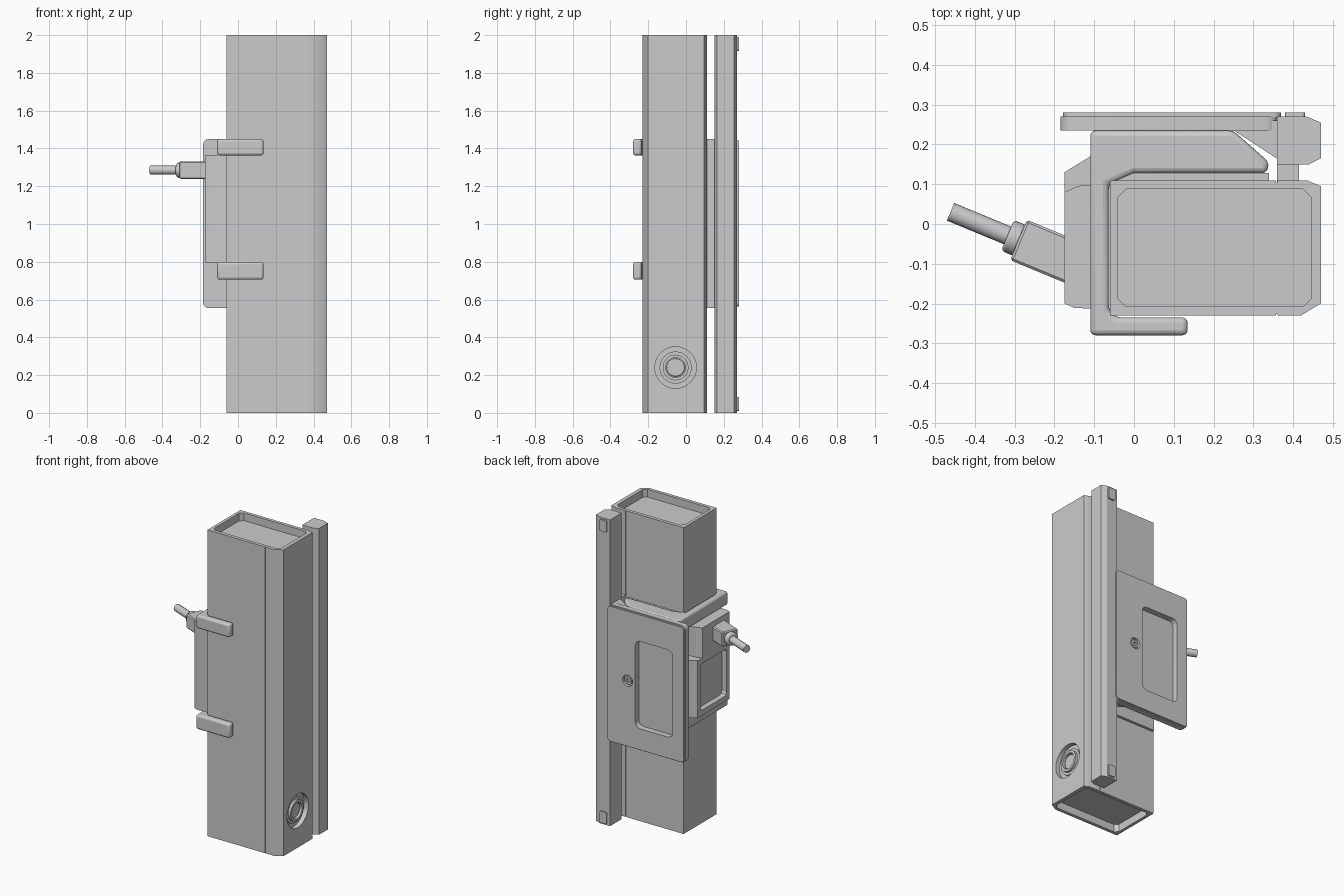
import bpy, bmesh, math
from mathutils import Vector, Matrix

cube = bpy.data.objects.get("Cube")
if cube:
    bpy.data.objects.remove(cube, do_unlink=True)

AXES = {"x": lambda a, b, t: (t, a, b),
        "y": lambda a, b, t: (a, t, b),
        "z": lambda a, b, t: (a, b, t)}


def finish(name, bm):
    bmesh.ops.recalc_face_normals(bm, faces=bm.faces)
    mesh = bpy.data.meshes.new(name)
    bm.to_mesh(mesh)
    bm.free()
    obj = bpy.data.objects.new(name, mesh)
    bpy.context.collection.objects.link(obj)
    return obj


def prism(name, pts, lo, hi, axis="z"):
    """Extrude a flat outline along an axis."""
    bm = bmesh.new()
    place = AXES[axis]
    base = bm.faces.new([bm.verts.new(place(a, b, lo)) for a, b in pts])
    ext = bmesh.ops.extrude_face_region(bm, geom=[base])["geom"]
    verts = [v for v in ext if isinstance(v, bmesh.types.BMVert)]
    bmesh.ops.translate(bm, verts=verts, vec=place(0, 0, hi - lo))
    return finish(name, bm)


def rounded(a0, a1, b0, b1, r, n=4):
    """Rectangle outline with arc corners (n=1 gives chamfers)."""
    pts = []
    corners = [(a1 - r, b1 - r), (a0 + r, b1 - r), (a0 + r, b0 + r), (a1 - r, b0 + r)]
    for k, (a, b) in enumerate(corners):
        for i in range(n + 1):
            t = math.pi / 2 * (k + i / n)
            pts.append((a + r * math.cos(t), b + r * math.sin(t)))
    return pts


def rect(a0, a1, b0, b1):
    return [(a0, b0), (a1, b0), (a1, b1), (a0, b1)]


def circle(a, b, r, n=32):
    return [(a + r * math.cos(2 * math.pi * i / n), b + r * math.sin(2 * math.pi * i / n))
            for i in range(n)]


def activate(obj):
    bpy.ops.object.select_all(action="DESELECT")
    obj.select_set(True)
    bpy.context.view_layer.objects.active = obj


def cut(obj, cutter, keep=False):
    mod = obj.modifiers.new("cut", "BOOLEAN")
    mod.operation, mod.object, mod.solver = "DIFFERENCE", cutter, "EXACT"
    activate(obj)
    bpy.ops.object.modifier_apply(modifier=mod.name)
    if not keep:
        bpy.data.objects.remove(cutter, do_unlink=True)


def bevel(obj, width, segments=1):
    mod = obj.modifiers.new("bevel", "BEVEL")
    mod.width, mod.segments, mod.limit_method = width, segments, "ANGLE"


def smooth(obj):
    activate(obj)
    bpy.ops.object.shade_smooth_by_angle(angle=math.radians(35))


# Tall housing with a seam groove, open trays at both ends and a port well
seam, groove = 0.357, 0.004
housing = prism("housing", [
    (-0.06, -0.23), (seam, -0.23), (seam, -0.23 + groove), (seam + groove, -0.23 + groove),
    (seam + groove, -0.23), (0.42, -0.23), (0.47, -0.2), (0.47, 0.095), (0.435, 0.11),
    (seam + groove, 0.11), (seam + groove, 0.11 - groove), (seam, 0.11 - groove),
    (seam, 0.11), (-0.06, 0.11)], 0, 2)
for lo, hi in ((-0.1, 0.05), (1.95, 2.1)):
    cut(housing, prism("tray_cutter", rounded(-0.04, 0.445, -0.208, 0.088, 0.02, 1), lo, hi))
PY, PZ = -0.055, 0.24
cut(housing, prism("port_cutter", circle(PY, PZ, 0.11, 48), 0.44, 0.5, "x"))
smooth(housing)

# Port fitting: hollow collar with an inner plug
for name, r, hole, top in (("port_step", 0.085, 0.06, 0.449), ("port_collar", 0.068, 0.052, 0.465)):
    ring = prism(name, circle(PY, PZ, r), 0.435, top, "x")
    cut(ring, prism("ring_cutter", circle(PY, PZ, hole), 0.4, 0.5, "x"))
    smooth(ring)
plug = prism("port_plug", circle(PY, PZ, 0.048), 0.435, 0.455, "x")
bevel(plug, 0.006, 2)
smooth(plug)

# Rear rail, its web to the housing, and end tabs
prism("rail", [(0.36, 0.15), (0.44, 0.15), (0.47, 0.165), (0.47, 0.255), (0.435, 0.27),
               (0.36, 0.27)], 0, 2)
prism("rail_web", rect(0.36, 0.415, 0.1, 0.16), 0.555, 1.45)
for name, z in (("lower_rail_tab", 0.01), ("upper_rail_tab", 1.915)):
    prism(name, rounded(0.38, 0.43, z, z + 0.075, 0.008), 0.265, 0.28, "y")

# Mounting plate with pocket and screw
plate = prism("mount_plate", rounded(-0.185, 0.362, 0.555, 1.45, 0.03), 0.235, 0.27, "y")
skin = prism("plate_skin", rounded(-0.178, 0.37, 0.562, 1.443, 0.02), 0.268, 0.281, "y")
pocket = prism("pocket_cutter", rounded(-0.1, 0.17, 0.7, 1.27, 0.035), 0.242, 0.3, "y")
screw_hole = prism("screw_cutter", circle(0.225, 0.99, 0.036), 0.262, 0.3, "y")
for part in (plate, skin):
    for tool in (pocket, screw_hole):
        cut(part, tool, keep=True)
    smooth(part)
for tool in (pocket, screw_hole):
    bpy.data.objects.remove(tool, do_unlink=True)
screw = prism("plate_screw", circle(0.225, 0.99, 0.026, 20), 0.255, 0.276, "y")
cut(screw, prism("socket_cutter", circle(0.225, 0.99, 0.013, 6), 0.266, 0.3, "y"))
prism("plate_flare", [(0.25, 0.236), (0.362, 0.163), (0.362, 0.26), (0.25, 0.26)], 0.56, 1.445)

# Padding and core between the plate and the housing
prism("spacer_pad", rect(-0.05, 0.34, 0.105, 0.128), 0.56, 1.44)
prism("clamp_core", rect(-0.1, 0.25, 0.128, 0.236), 0.76, 1.4)

# Two hooked clamps around the housing
hook = [(-0.11, -0.28), (0.135, -0.28), (0.135, -0.235), (-0.045, -0.235), (-0.064, -0.216),
        (-0.064, 0.1), (0, 0.128), (0.335, 0.128), (0.34, 0.155), (0.25, 0.235), (-0.11, 0.235)]
for name, lo, hi in (("lower_clamp", 0.705, 0.8), ("upper_clamp", 1.363, 1.45)):
    clamp = prism(name, hook, lo, hi)
    bevel(clamp, 0.018, 3)
    smooth(clamp)

# Side unit: recessed lower frame and narrower upper block
frame = prism("side_frame", [(-0.175, -0.2), (-0.15, -0.211), (-0.06, -0.215), (-0.06, 0.17),
                             (-0.11, 0.17), (-0.175, 0.13)], 0.795, 1.17)
cut(frame, prism("window_cutter", rounded(-0.17, 0.1, 0.83, 1.135, 0.02, 2), -0.2, -0.14, "x"))
prism("side_block", [(-0.175, -0.2), (-0.15, -0.211), (-0.06, -0.215), (-0.06, 0.1),
                     (-0.14, 0.096), (-0.175, 0.08)], 1.17, 1.365)

# Angled connector, strain relief and cable
angle = math.radians(157.5)
turn = Matrix.Translation((-0.175, -0.088, 1.285)) @ Matrix.Rotation(angle, 4, "Z")
connector = prism("cable_connector", rect(-0.055, 0.055, -0.047, 0.047), -0.04, 0.125, "x")
bevel(connector, 0.006)
relief = prism("strain_relief", circle(0, 0, 0.042, 16), 0.12, 0.155, "x")
bevel(relief, 0.008, 2)
cable = prism("cable", circle(0, 0, 0.024, 16), 0.14, 0.31, "x")
for part in (connector, relief, cable):
    part.data.transform(turn)
for part in (relief, cable):
    smooth(part)
